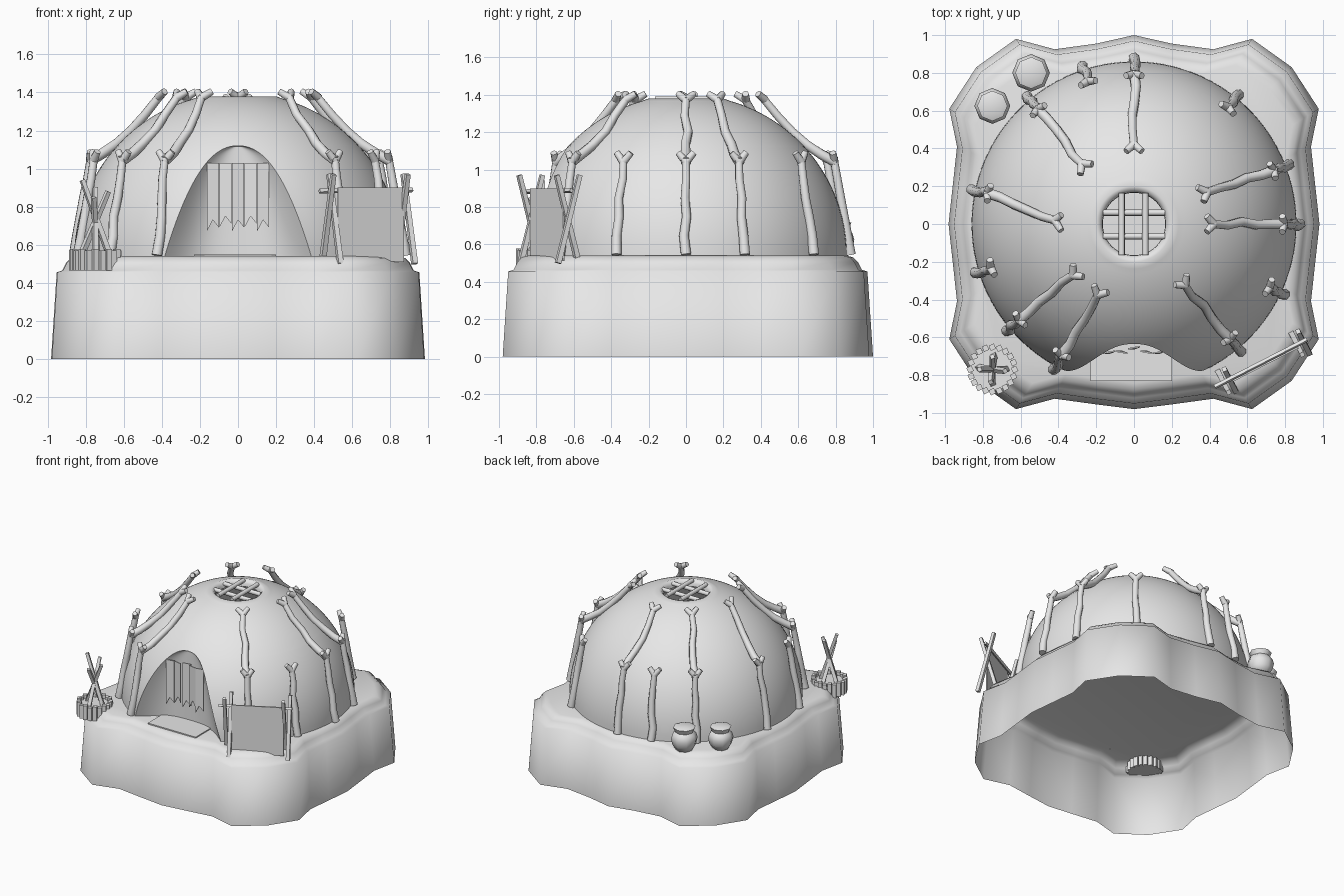
import bpy, bmesh, math, random
from mathutils import Vector

random.seed(4)
cube = bpy.data.objects.get("Cube")
if cube:
    bpy.data.objects.remove(cube)

clay = bpy.data.materials.new("pale_grey")
clay.use_nodes = True
clay.diffuse_color = (0.8, 0.8, 0.8, 1)
clay.node_tree.nodes["Principled BSDF"].inputs["Base Color"].default_value = (0.8, 0.8, 0.8, 1)

FLOOR, RADIUS = 0.54, 0.86


def finish(name, bm, smooth=None):
    bmesh.ops.recalc_face_normals(bm, faces=bm.faces)
    mesh = bpy.data.meshes.new(name)
    bm.to_mesh(mesh)
    bm.free()
    mesh.materials.append(clay)
    ob = bpy.data.objects.new(name, mesh)
    bpy.context.collection.objects.link(ob)
    if smooth:
        bpy.ops.object.select_all(action="DESELECT")
        bpy.context.view_layer.objects.active = ob
        ob.select_set(True)
        bpy.ops.object.shade_smooth_by_angle(angle=math.radians(smooth))
    return ob


def skin(bm, rings, cap_start=False, cap_end=False):
    """Join closed rings of points with quads."""
    loops = [[bm.verts.new(p) for p in ring] for ring in rings]
    n = len(loops[0])
    for a, b in zip(loops, loops[1:]):
        for i in range(n):
            bm.faces.new((a[i], a[(i + 1) % n], b[(i + 1) % n], b[i]))
    if cap_start:
        bm.faces.new(loops[0])
    if cap_end:
        bm.faces.new(loops[-1])


def circle(r, z, n, cx=0, cy=0):
    return [(cx + r * math.cos(math.tau * i / n), cy + r * math.sin(math.tau * i / n), z)
            for i in range(n)]


def tube(bm, points, r0, r1, sides=8):
    """Round rod along a path, tapering from r0 to r1."""
    pts = [Vector(p) for p in points]
    rings = []
    for i, p in enumerate(pts):
        d = (pts[min(i + 1, len(pts) - 1)] - pts[max(i - 1, 0)]).normalized()
        side = d.cross(Vector((0.31, 0.87, 0.2))).normalized()
        up = d.cross(side)
        r = r0 + (r1 - r0) * i / (len(pts) - 1)
        rings.append([p + r * (side * math.cos(math.tau * k / sides) + up * math.sin(math.tau * k / sides))
                      for k in range(sides)])
    skin(bm, rings, True, True)


def plate(bm, corners, offset):
    """Flat slab from an outline, thickened along offset."""
    skin(bm, [corners, [Vector(c) + Vector(offset) for c in corners]], True, True)


# Wavy hollow earth mound, one quadrant outline mirrored round
quarter = [(0.982, 0), (0.96, 0.2), (0.937, 0.41), (0.978, 0.61), (0.835, 0.83),
           (0.625, 0.98), (0.42, 0.925), (0.2, 0.955)]
outline = (quarter + [(0, 1)] + [(-x, y) for x, y in quarter[:0:-1]]
           + [(-x, -y) for x, y in quarter] + [(0, -0.98)] + [(x, -y) for x, y in quarter[:0:-1]])
bm = bmesh.new()
skin(bm, [[(x * s, y * s, z) for x, y in outline] for s, z in
          ((1, 0), (0.97, 0.455), (0.94, 0.465), (0.92, 0.505), (0.895, 0.53), (0.86, FLOOR))],
     cap_end=True)
finish("earth_base", bm, 89)

# Dome with an open smoke hole and a dented arched doorway
COLUMNS, DOOR = 120, 14
PEAK = math.asin(0.58 / RADIUS)


def dome_ring(a):
    """One level of the dome, its columns gathered to follow the arch edge."""
    r, z = RADIUS * math.cos(a), FLOOR + RADIUS * math.sin(a)
    u = (z - FLOOR) / 0.58
    inside = u < 0.999
    edge = math.asin(0.385 * (1 - u) ** 0.45 / r) if inside else 0.002 + 0.5 * min(1, (u - 1) * 3)
    points = []
    for i in range(COLUMNS):
        k = i - COLUMNS // 2
        t = abs(k) / DOOR
        if t <= 1:
            angle = edge * t
        else:
            angle = edge + (math.pi - edge) * (abs(k) - DOOR) / (COLUMNS / 2 - DOOR)
        angle = math.copysign(angle, k)
        x, y = r * math.sin(angle), -r * math.cos(angle)
        if inside and t < 1:
            y = max(y, -0.61 + (y + 0.61) * t ** 3)
        points.append((x, y, z))
    return points


levels = [PEAK * (1 - (1 - i / 24) ** 1.6) for i in range(25)]
levels += [PEAK + (math.radians(74) - PEAK) * i / 16 for i in range(1, 17)]
bm = bmesh.new()
rings = [dome_ring(a) for a in levels]
for r, z in ((0.2, 1.38), (0.18, 1.372), (0.168, 1.355), (0.165, 1.33)):
    rings.append([(x * r / math.hypot(x, y), y * r / math.hypot(x, y), z) for x, y, h in rings[-1]])
skin(bm, rings)
finish("dome", bm, 50)

# Lattice across the smoke hole
bm = bmesh.new()
for c in (-0.065, 0.06):
    h = 0.165
    tube(bm, [(-h, c, 1.36), (h, c, 1.36)], 0.017, 0.017)
    tube(bm, [(c, -h, 1.375), (c, h, 1.375)], 0.017, 0.017)
finish("smoke_hole_lattice", bm, 50)


# Crooked forked poles leaning on the dome
def forked_pole(name, start, end, sag):
    bm = bmesh.new()
    start, end = Vector(start), Vector(end)
    d = (end - start).normalized()
    side = Vector((-end.y, end.x, 0)).normalized()
    neck = end - d * 0.04
    path = []
    for k in range(6):
        p = start.lerp(neck, k / 5)
        if 0 < k < 5:
            p += side * random.uniform(-0.012, 0.012)
            p.z -= sag * math.sin(math.pi * k / 5)
        path.append(p)
    tube(bm, path, 0.029, 0.022)
    for s in (-1, 1):
        tube(bm, [neck - d * 0.01, neck + d * 0.04 + side * s * 0.042], 0.023, 0.018)
    finish(name, bm, 50)


def polar(deg, r, z):
    a = math.radians(deg)
    return r * math.cos(a), r * math.sin(a), z


for deg, top in ((90, 90), (130, 131), (168, 179), (220, 220), (241, 243), (310, 310), (0, 0), (21, 24),
                 (108, None), (51, None), (335, None), (197, None)):
    forked_pole("lower_pole", polar(deg, 0.88, 0.545), polar(deg, 0.785, 1.09), 0)
    if top is not None:
        forked_pole("upper_pole", polar(deg, 0.8, 1.04), polar(top, 0.385, 1.405), 0.045)

# Doorway: hanging hide strips with pointed ends, and threshold
bm = bmesh.new()
for k in range(-2, 3):
    x, w = k * 0.066, 0.032
    y = -0.665 - 0.012 * abs(k)
    low = 0.69 + 0.02 * (k % 2)
    tilt = 0.012 * (-1) ** k
    plate(bm, [(x - w, y, 1.03), (x + w, y + tilt, 1.03), (x + w, y + tilt, low),
               (x, y, low + 0.04), (x - w, y, low - 0.02)], (0, 0.008, 0))
finish("door_strips", bm)
bm = bmesh.new()
plate(bm, [(-0.23, -0.83, 0.541), (0.2, -0.83, 0.541), (0.2, -0.58, 0.541), (-0.23, -0.58, 0.541)], (0, 0, 0.009))
finish("threshold", bm)

# Hide screen stretched between crossed posts
a, b = Vector((0.49, -0.83, 0)), Vector((0.88, -0.63, 0))
along = (b - a).normalized()
across = Vector((-along.y, along.x, 0))
up = Vector((0, 0, 1))
bm = bmesh.new()
p, q = a + along * 0.03 - across * 0.02, b - along * 0.02 - across * 0.02
plate(bm, [p + up * 0.515, q + up * 0.51, q + up * 0.9, p + up * 0.9], across * 0.009)
finish("hide_screen", bm)
bm = bmesh.new()
for end in (a, b):
    for s in (-1, 1):
        shift = along * s * 0.018
        tube(bm, [end + shift - across * s * 0.07 + up * 0.5, end + shift + across * s * 0.06 + up * 0.97],
             0.02, 0.017, 4)
tube(bm, [a - along * 0.07 + up * 0.882, b + along * 0.04 + up * 0.888], 0.013, 0.013, 4)
finish("screen_frame", bm)

# Fire basket: ring of stakes, ash bed and leaning sticks
cx, cy = -0.75, -0.77
bm = bmesh.new()
for k in range(20):
    t = math.tau * k / 20
    r = 0.118
    tube(bm, [(cx + r * math.cos(t), cy + r * math.sin(t), z) for z in (0.465, 0.57 + 0.008 * (k % 2))],
         0.021, 0.021, 4)
finish("basket_stakes", bm)
bm = bmesh.new()
skin(bm, [circle(0.115, z, 20, cx, cy) for z in (0.465, 0.55)], True, True)
finish("basket_bed", bm)
bm = bmesh.new()
for dx, dy, top in ((0.08, 0, 0.94), (-0.08, 0.01, 0.88), (0.01, 0.08, 0.85), (0, -0.08, 0.9)):
    tube(bm, [(cx + dx, cy + dy, 0.53), (cx - dx * 0.85, cy - dy * 0.85, top)], 0.02, 0.016, 4)
finish("fire_sticks", bm)

# Clay jars
for x, y, s in ((-0.545, 0.8, 1.05), (-0.75, 0.625, 1)):
    bm = bmesh.new()
    skin(bm, [circle(r * s, 0.535 + h * s, 8, x, y) for r, h in
              ((0.06, 0), (0.085, 0.04), (0.095, 0.085), (0.085, 0.12), (0.066, 0.138),
               (0.08, 0.172), (0.055, 0.182))], True, True)
    finish("jar", bm, 60)
